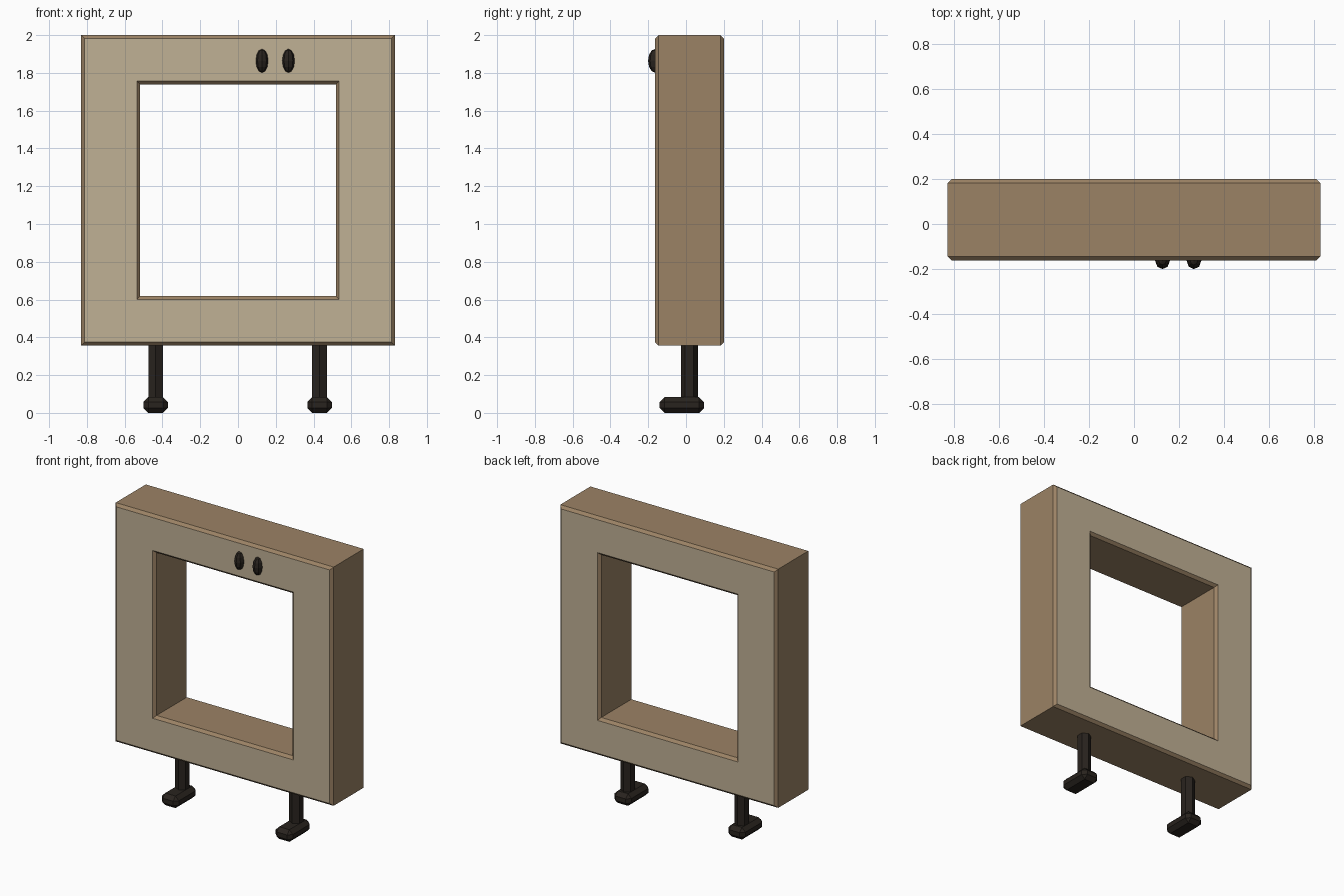
import bpy, bmesh, math

if "Cube" in bpy.data.objects:
    bpy.data.objects.remove(bpy.data.objects["Cube"])

def material(name, rgb):
    m = bpy.data.materials.new(name)
    m.diffuse_color = (*rgb, 1)
    m.use_nodes = True
    m.node_tree.nodes["Principled BSDF"].inputs["Base Color"].default_value = m.diffuse_color
    return m

CREAM = material("cream_face", (0.53, 0.44, 0.30))
WOOD = material("wood_side", (0.33, 0.225, 0.13))
DARK = material("dark", (0.022, 0.017, 0.013))

def make(name, bm, *mats):
    bmesh.ops.recalc_face_normals(bm, faces=bm.faces)
    me = bpy.data.meshes.new(name)
    bm.to_mesh(me)
    bm.free()
    for m in mats:
        me.materials.append(m)
    ob = bpy.data.objects.new(name, me)
    bpy.context.collection.objects.link(ob)
    return ob

# Square frame: chamfered cross-section swept around four mitred corners
FRONT, BACK, C = -0.163, 0.20, 0.018
ZC = 1.178
OUT, INN = (0.83, 0.822), (0.518, 0.56)   # half width, half height
section = [(OUT, 0, BACK - C), (OUT, 0, FRONT + C), (OUT, -C, FRONT), (INN, C, FRONT),
           (INN, 0, FRONT + C), (INN, 0, BACK - C), (INN, C, BACK), (OUT, -C, BACK)]
bm = bmesh.new()
corners = [[bm.verts.new((sx * (h[0] + d), y, ZC + sz * (h[1] + d))) for h, d, y in section]
           for sx, sz in ((-1, -1), (1, -1), (1, 1), (-1, 1))]
for i in range(4):
    a, b = corners[i], corners[(i + 1) % 4]
    for k in range(8):
        n = (k + 1) % 8
        f = bm.faces.new((a[k], b[k], b[n], a[n]))
        f.material_index = 0 if k in (2, 6) else 1   # front and back are cream
make("frame", bm, CREAM, WOOD)

# Hexagonal legs on bevelled feet
for side, x in (("left", -0.436), ("right", 0.432)):
    bm = bmesh.new()
    bmesh.ops.create_cone(bm, cap_ends=True, segments=6, radius1=0.045, radius2=0.045, depth=0.33)
    bmesh.ops.translate(bm, verts=bm.verts, vec=(x, 0.018, 0.215))
    make(side + "_leg", bm, DARK)

    bm = bmesh.new()
    bmesh.ops.create_cube(bm, size=1)
    bmesh.ops.scale(bm, verts=bm.verts, vec=(0.13, 0.235, 0.083))
    bmesh.ops.bevel(bm, geom=bm.edges[:], offset=0.026, segments=1, affect='EDGES')
    bmesh.ops.translate(bm, verts=bm.verts, vec=(x, -0.022, 0.0415))
    make(side + "_foot", bm, DARK)

# Low-poly oval eyes set into the front
for side, x in (("left", 0.127), ("right", 0.267)):
    bm = bmesh.new()
    bmesh.ops.create_uvsphere(bm, u_segments=8, v_segments=6, radius=1)
    bmesh.ops.scale(bm, verts=bm.verts, vec=(0.033, 0.038, 0.063))
    bmesh.ops.translate(bm, verts=bm.verts, vec=(x, -0.163, 1.864))
    make(side + "_eye", bm, DARK)
